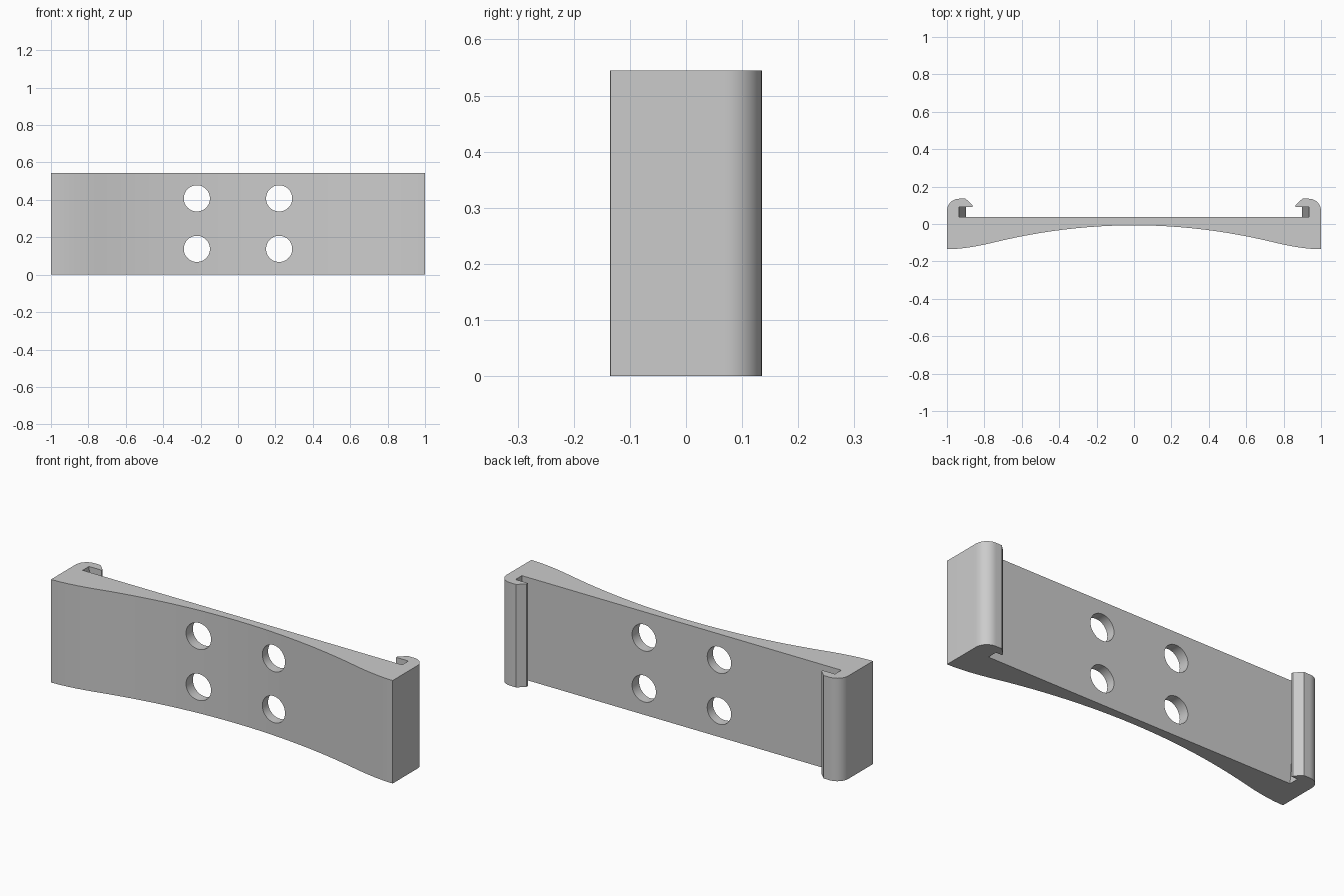
import bpy
import bmesh
import math

if "Cube" in bpy.data.objects:
    bpy.data.objects.remove(bpy.data.objects["Cube"], do_unlink=True)

HEIGHT = 0.545
BACK = 0.037      # flat rear face of the plate
FRONT = -0.135    # foremost edge at both ends
TIP = 0.135       # rear of the hooks

grey = bpy.data.materials.new("plain_grey")
grey.use_nodes = True
grey.diffuse_color = (0.6, 0.6, 0.6, 1)
grey.node_tree.nodes["Principled BSDF"].inputs["Base Color"].default_value = (0.6, 0.6, 0.6, 1)


def half_profile(slot_x):
    """Right half of the section, from the front centre round to the rear."""
    pts = []
    # Broad arc across the front
    for i in range(1, 13):
        x = 0.75 * i / 12
        pts.append((x, -0.007 - 0.163 * x * x))
    # Blend from the arc to the flat end
    x0, y0 = pts[-1]
    for i in range(1, 9):
        t = i / 8
        a, b, c = (1 - t) ** 2, 2 * t * (1 - t), t * t
        pts.append((a * x0 + b * 0.9 + c, a * y0 + (b + c) * FRONT))
    # Rounded outer corner of the hook
    for i in range(13):
        a = math.pi / 2 * i / 12
        pts.append((0.935 + 0.065 * math.cos(a), 0.07 + 0.065 * math.sin(a)))
    # Chamfered lip and slot
    pts += [(0.9, TIP), (0.863, 0.1), (0.863, 0.09), (slot_x, 0.09), (slot_x, BACK)]
    return pts


def section(slot_x):
    half = half_profile(slot_x)
    return [(0, -0.007)] + half + [(-x, y) for x, y in reversed(half)]


# Bracket: the slots taper, narrowing towards the bottom
bm = bmesh.new()
low = [bm.verts.new((x, y, 0)) for x, y in section(0.898)]
high = [bm.verts.new((x, y, HEIGHT)) for x, y in section(0.935)]
bm.faces.new(low)
bm.faces.new(high)
for i in range(len(low)):
    j = (i + 1) % len(low)
    bm.faces.new((low[i], low[j], high[j], high[i]))
bmesh.ops.recalc_face_normals(bm, faces=bm.faces)
mesh = bpy.data.meshes.new("clip_bracket")
bm.to_mesh(mesh)
bm.free()
bracket = bpy.data.objects.new("clip_bracket", mesh)
bpy.context.collection.objects.link(bracket)
mesh.materials.append(grey)

# Four screw holes
for x in (-0.22, 0.22):
    for z in (0.138, 0.408):
        bpy.ops.mesh.primitive_cylinder_add(vertices=48, radius=0.07, depth=0.6,
                                            location=(x, 0, z),
                                            rotation=(math.pi / 2, 0, 0))
        cutter = bpy.context.object
        cutter.name = "hole_cutter"
        cutter.data.materials.append(grey)
        cut = bracket.modifiers.new("hole", "BOOLEAN")
        cut.operation = "DIFFERENCE"
        cut.solver = "EXACT"
        cut.object = cutter
        bpy.context.view_layer.objects.active = bracket
        bpy.ops.object.modifier_apply(modifier=cut.name)
        bpy.data.objects.remove(cutter, do_unlink=True)

bpy.ops.object.select_all(action="DESELECT")
bracket.select_set(True)
bpy.context.view_layer.objects.active = bracket
bpy.ops.object.shade_smooth_by_angle(angle=math.radians(30))
